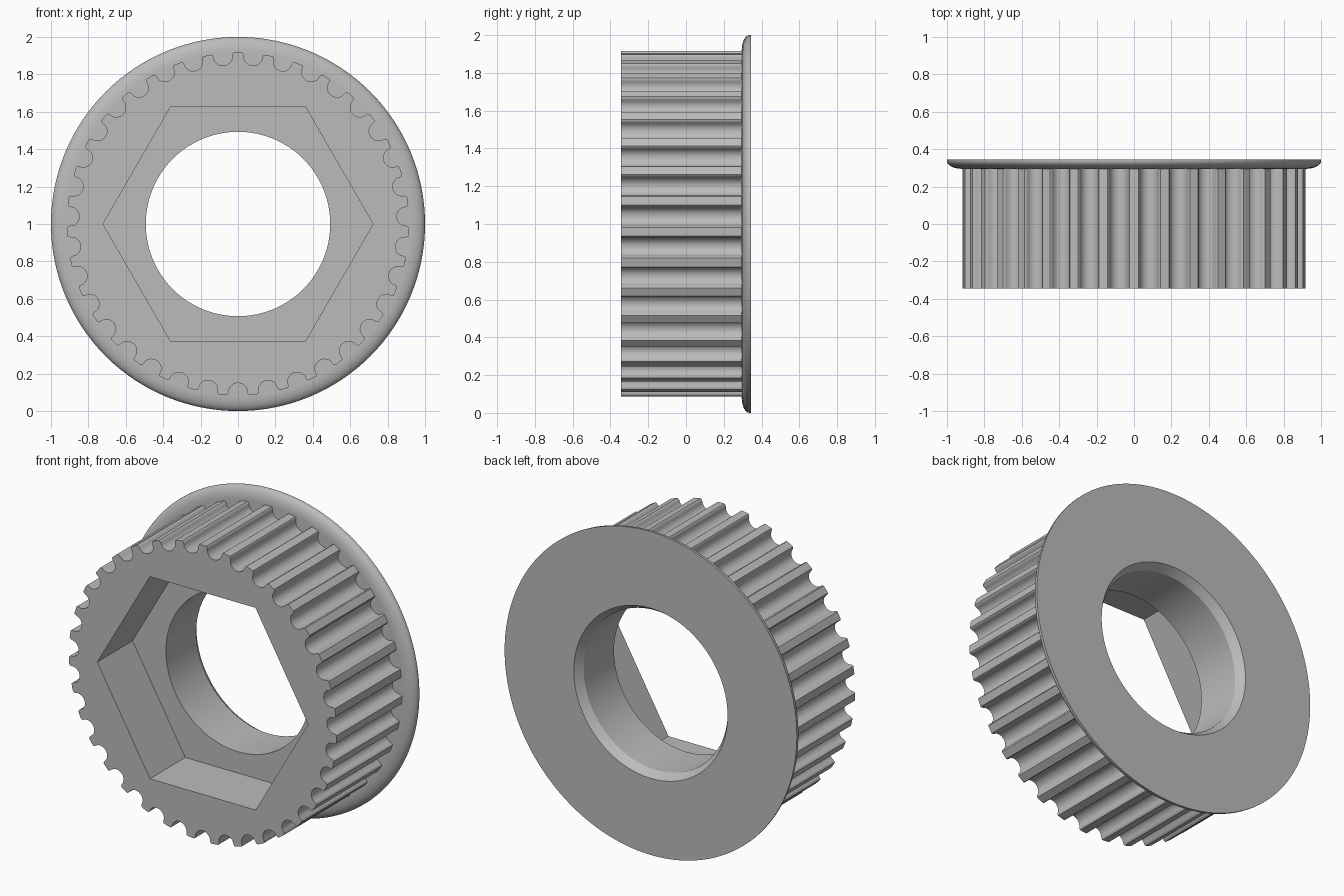
import bpy, bmesh
from math import sin, cos, pi, radians

cube = bpy.data.objects.get("Cube")
if cube:
    bpy.data.objects.remove(cube, do_unlink=True)

TEETH = 35
TIP_R, HEX_R, BORE_R = 0.916, 0.722, 0.493
FRONT, FLOOR, SEAT, BACK = -0.345, 0.0, 0.295, 0.345

metal = bpy.data.materials.new("machined grey")
metal.use_nodes = True
GREY = (0.5, 0.5, 0.5, 1)
metal.diffuse_color = GREY
metal.node_tree.nodes["Principled BSDF"].inputs["Base Color"].default_value = GREY


def circle(r, n=128):
    return [(r * cos(2 * pi * i / n), r * sin(2 * pi * i / n)) for i in range(n)]


def tooth_outline():
    # One rounded groove, flared at its lips, repeated around the rim
    groove = [(-0.059, 0), (-0.053, 0.006)]
    groove += [(-0.05 * cos(pi * i / 12), 0.016 + 0.05 * sin(pi * i / 12)) for i in range(13)]
    groove += [(0.053, 0.006), (0.059, 0)]
    pts = []
    for k in range(TEETH):
        a = pi / 2 - 2 * pi * (k + 0.5) / TEETH
        for t, depth in groove:
            r = (TIP_R ** 2 - t * t) ** 0.5 - depth
            pts.append((r * cos(a) + t * sin(a), r * sin(a) - t * cos(a)))
        # Middle of the tooth tip keeps the land on the outer radius
        b = a - pi / TEETH
        pts.append((TIP_R * cos(b), TIP_R * sin(b)))
    return pts


def ring(bm, pts, y):
    verts = [bm.verts.new((x, y, z + 1)) for x, z in pts]
    for i, v in enumerate(verts):
        bm.edges.new((verts[i - 1], v))
    return verts


def wall(bm, a, b):
    for i in range(len(a)):
        bm.faces.new((a[i - 1], a[i], b[i], b[i - 1]))


def cap(bm, outer, inner):
    edges = [bm.edges.get((loop[i - 1], loop[i])) for loop in (outer, inner) for i in range(len(loop))]
    bmesh.ops.triangle_fill(bm, use_beauty=True, edges=edges)


def finish(bm, name):
    bmesh.ops.recalc_face_normals(bm, faces=bm.faces)
    mesh = bpy.data.meshes.new(name)
    bm.to_mesh(mesh)
    bm.free()
    mesh.materials.append(metal)
    obj = bpy.data.objects.new(name, mesh)
    bpy.context.collection.objects.link(obj)
    bpy.ops.object.select_all(action="DESELECT")
    obj.select_set(True)
    bpy.context.view_layer.objects.active = obj
    bpy.ops.object.shade_smooth_by_angle(angle=radians(30))


# Toothed hub: hexagonal pocket in front, round bore behind
bm = bmesh.new()
teeth = tooth_outline()
teeth_front, teeth_back = ring(bm, teeth, FRONT), ring(bm, teeth, SEAT)
hex_front, hex_floor = [ring(bm, circle(HEX_R, 6), y) for y in (FRONT, FLOOR)]
bore_floor, bore_back = [ring(bm, circle(BORE_R), y) for y in (FLOOR, SEAT)]
wall(bm, teeth_front, teeth_back)
wall(bm, hex_front, hex_floor)
wall(bm, bore_floor, bore_back)
cap(bm, teeth_front, hex_front)
cap(bm, hex_floor, bore_floor)
cap(bm, teeth_back, bore_back)
finish(bm, "toothed_hub")

# Flange: rounded front rim, flat back, chamfered hole
bm = bmesh.new()
profile = [(BORE_R, SEAT)]
for i in range(9):
    t = pi / 2 * i / 8
    profile.append((0.92 + 0.08 * sin(t), SEAT + 0.042 * (1 - cos(t))))
profile += [(1.0, BACK), (0.526, BACK)]
rings = [ring(bm, circle(r), y) for r, y in profile]
for i in range(len(rings)):
    wall(bm, rings[i - 1], rings[i])
finish(bm, "flange")
